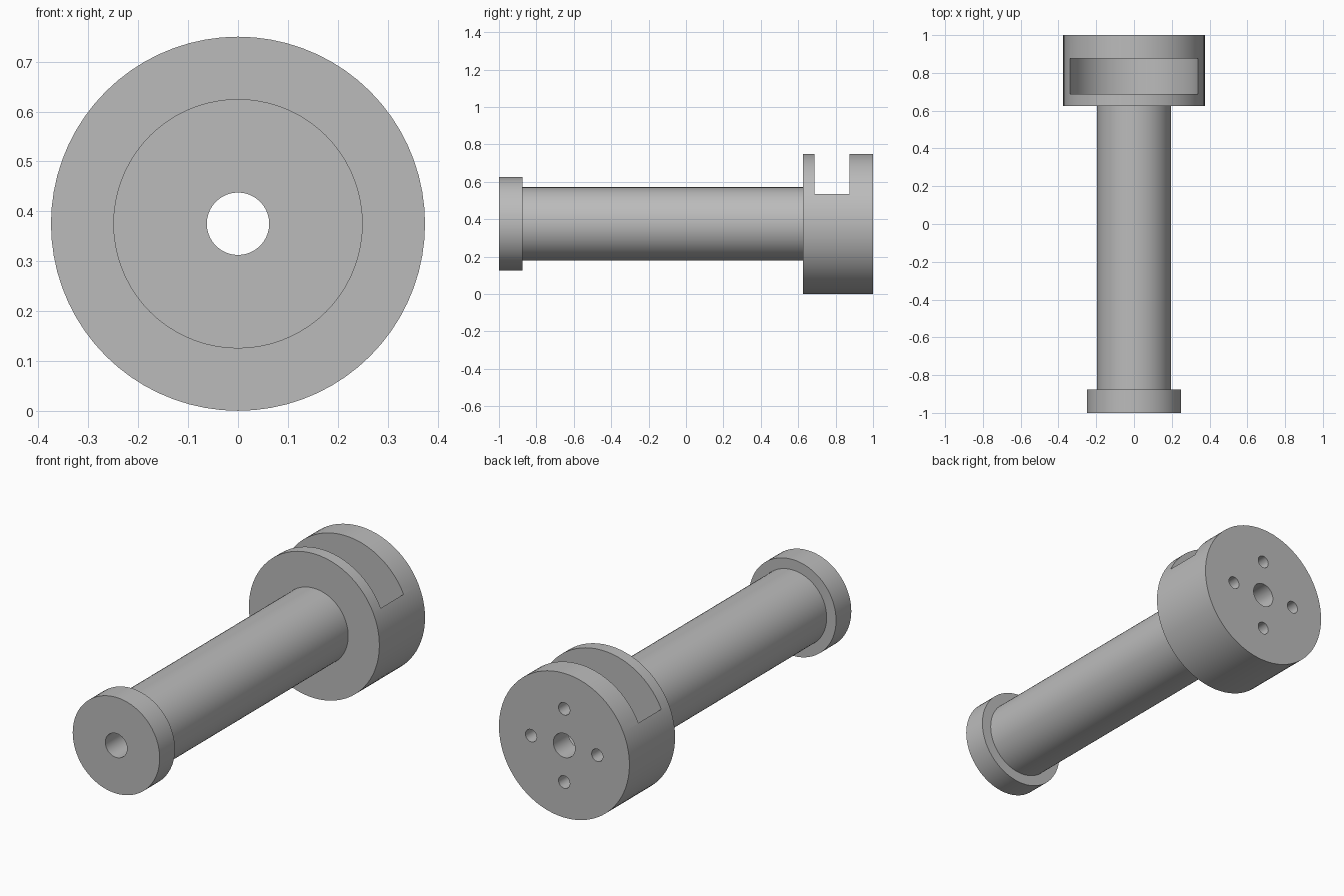
import bpy, bmesh, math
from mathutils import Matrix, Vector

old = bpy.data.objects.get("Cube")
if old:
    bpy.data.objects.remove(old, do_unlink=True)

AXIS_Z = 0.375      # height of the long axis
HEAD_R = 0.375
SIDES = 72

# One plain machined grey
grey = bpy.data.materials.new("machined_grey")
grey.use_nodes = True
colour = (0.5, 0.5, 0.5, 1)
grey.diffuse_color = colour
grey.node_tree.nodes["Principled BSDF"].inputs["Base Color"].default_value = colour


def add_object(name, bm):
    bmesh.ops.recalc_face_normals(bm, faces=bm.faces)
    mesh = bpy.data.meshes.new(name)
    bm.to_mesh(mesh)
    bm.free()
    mesh.materials.append(grey)
    obj = bpy.data.objects.new(name, mesh)
    bpy.context.collection.objects.link(obj)
    return obj


def lathe(name, profile):
    """Turn a closed (radius, y) outline around the long axis."""
    bm = bmesh.new()
    verts = [bm.verts.new((r, y, AXIS_Z)) for r, y in profile]
    edges = [bm.edges.new((v, verts[i - 1])) for i, v in enumerate(verts)]
    bmesh.ops.spin(bm, geom=verts + edges, cent=(0, 0, AXIS_Z), axis=(0, 1, 0),
                   angle=math.tau, steps=SIDES, use_merge=True)
    bmesh.ops.remove_doubles(bm, verts=bm.verts, dist=1e-5)
    return add_object(name, bm)


def cutter(name, radius, x, z, y0, y1, sides):
    """Hidden cylinder lying along y, placed relative to the long axis."""
    bm = bmesh.new()
    place = Matrix.Translation((x, (y0 + y1) / 2, AXIS_Z + z)) @ Matrix.Rotation(math.pi / 2, 4, 'X')
    bmesh.ops.create_cone(bm, cap_ends=True, segments=sides, radius1=radius,
                          radius2=radius, depth=y1 - y0, matrix=place)
    obj = add_object(name, bm)
    obj.hide_render = True
    return obj


# Bored shaft with a thin front collar and a wide rear head
body = lathe("flanged_shaft", [
    (0.0625, -1), (0.25, -1), (0.25, -0.875), (0.196, -0.875),
    (0.196, 0.625), (HEAD_R, 0.625), (HEAD_R, 1), (0.0625, 1)])

# Round-bottomed slot across the top of the head
cutters = [cutter("slot_cutter", 0.345, 0, 0.222, 0.6875, 0.875, 96)]

# Four small holes in the rear face
for i in range(4):
    a = i * math.pi / 2
    cutters.append(cutter("bolt_hole_cutter", 0.0325, 0.19 * math.cos(a),
                          0.19 * math.sin(a), 0.85, 1.05, 24))

for c in cutters:
    mod = body.modifiers.new(c.name, 'BOOLEAN')
    mod.operation = 'DIFFERENCE'
    mod.solver = 'EXACT'
    mod.object = c

# Bake the cuts, then drop the cutters
bpy.context.view_layer.update()
result = bpy.data.meshes.new_from_object(
    body.evaluated_get(bpy.context.evaluated_depsgraph_get()))
body.modifiers.clear()
body.data = result
for c in cutters:
    bpy.data.objects.remove(c, do_unlink=True)

# Smooth round walls with crisp rims
bpy.ops.object.select_all(action='DESELECT')
body.select_set(True)
bpy.context.view_layer.objects.active = body
bpy.ops.object.shade_smooth_by_angle(angle=math.radians(30))
